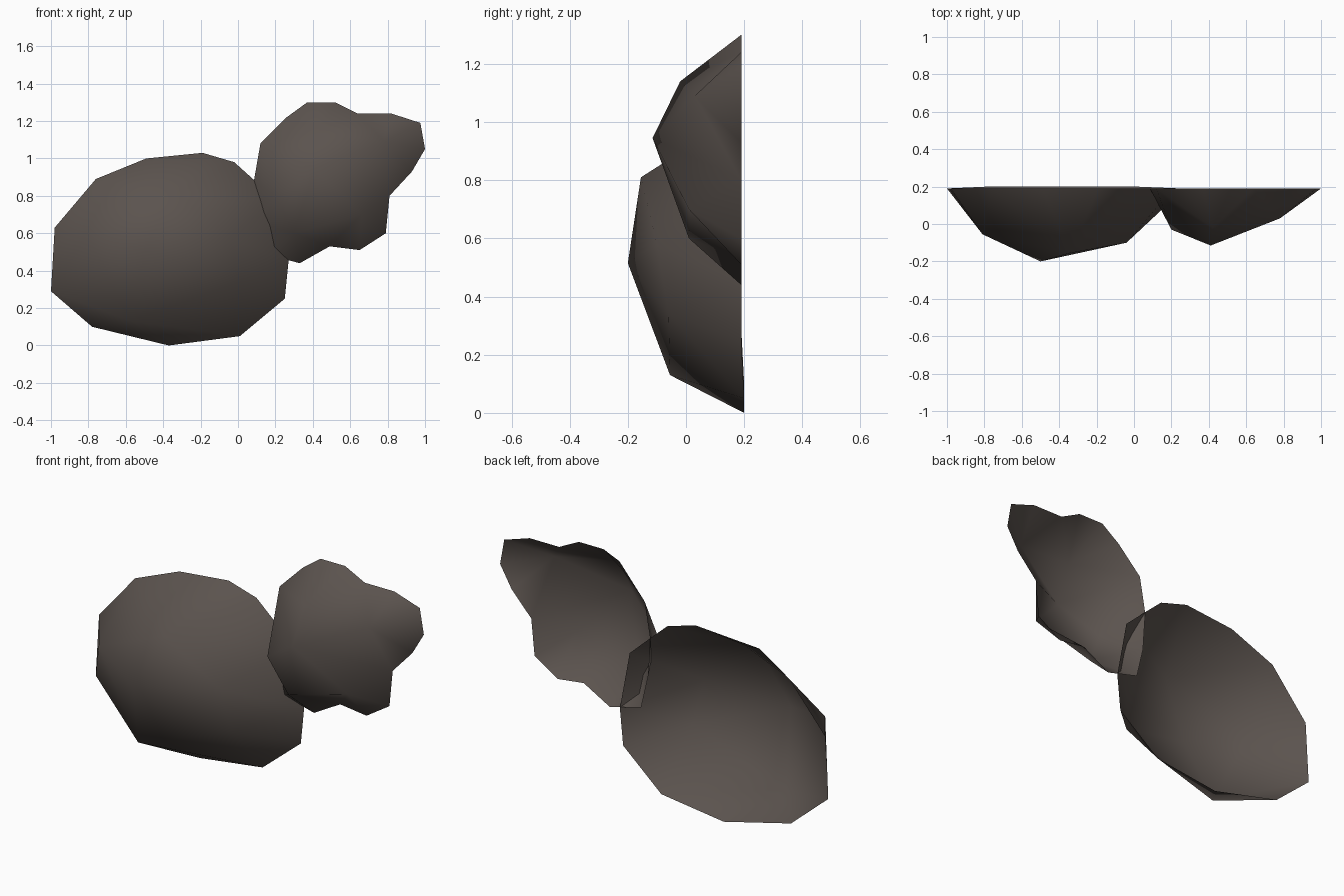
import bpy, bmesh, math
from mathutils import Vector
from mathutils.geometry import delaunay_2d_cdt

if "Cube" in bpy.data.objects:
    bpy.data.objects.remove(bpy.data.objects["Cube"])

BACK = 0.19  # plane of the open back

mat = bpy.data.materials.new("dark brown grey")
mat.diffuse_color = (0.105, 0.087, 0.077, 1)
mat.use_nodes = True
mat.node_tree.nodes["Principled BSDF"].inputs["Base Color"].default_value = mat.diffuse_color


def finish(bm, name):
    me = bpy.data.meshes.new(name)
    bm.to_mesh(me)
    bm.free()
    me.materials.append(mat)
    ob = bpy.data.objects.new(name, me)
    bpy.context.collection.objects.link(ob)
    bpy.ops.object.select_all(action='DESELECT')
    ob.select_set(True)
    bpy.context.view_layer.objects.active = ob
    bpy.ops.object.shade_smooth_by_angle(angle=math.radians(60))
    return ob


# Body: convex half shell, open at the back
body_rim = [(-1, .29), (-.98, .63), (-.76, .89), (-.49, 1.0), (-.19, 1.03),
            (-.02, .98), (.08, .89), (.21, .77), (.27, .45), (.25, .25),
            (.01, .05), (-.37, 0), (-.78, .10)]
body_front = [(-.5, -.2, .515), (-.34, -.155, .81), (-.81, -.055, .60),
              (-.57, -.055, .13), (0, -.06, .34), (-.04, -.10, .58)]
bm = bmesh.new()
for x, z in body_rim:
    bm.verts.new((x, 0.20 if z < .2 else BACK, z))
for p in body_front:
    bm.verts.new(p)
bmesh.ops.convex_hull(bm, input=bm.verts[:])
bm.normal_update()
bmesh.ops.recalc_face_normals(bm, faces=bm.faces[:])
bmesh.ops.delete(bm, geom=[f for f in bm.faces if f.normal.y > 0.8],
                 context='FACES')
finish(bm, "body_shell")

# Head: lobed half shell, triangulated between its outline and front points
head_rim = [(.085, .88), (.10, .66), (.14, .49), (.33, .44), (.49, .53),
            (.65, .51), (.79, .60), (.81, .80), (.93, .93), (1, 1.05),
            (.975, 1.19), (.82, 1.24), (.64, 1.24), (.52, 1.30), (.37, 1.30),
            (.26, 1.22), (.12, 1.08)]
head_front = [(.41, -.115, .945), (.42, -.02, 1.14), (.20, -.03, .80),
              (.30, .01, .60), (.66, .01, .70), (.78, .03, 1.09)]
n = len(head_rim)
flat = [Vector(p) for p in head_rim] + [Vector((x, z)) for x, y, z in head_front]
depth = [BACK] * n + [p[1] for p in head_front]
edges = [(i, (i + 1) % n) for i in range(n)]
pts, _, faces, orig, _, _ = delaunay_2d_cdt(flat, edges, [], 1, 1e-5)
bm = bmesh.new()
vs = [bm.verts.new((p.x, depth[o[0]], p.y)) for p, o in zip(pts, orig)]
for f in faces:
    bm.faces.new([vs[i] for i in f])
bm.normal_update()
for f in bm.faces:
    if f.normal.y > 0:
        f.normal_flip()
finish(bm, "head_shell")
